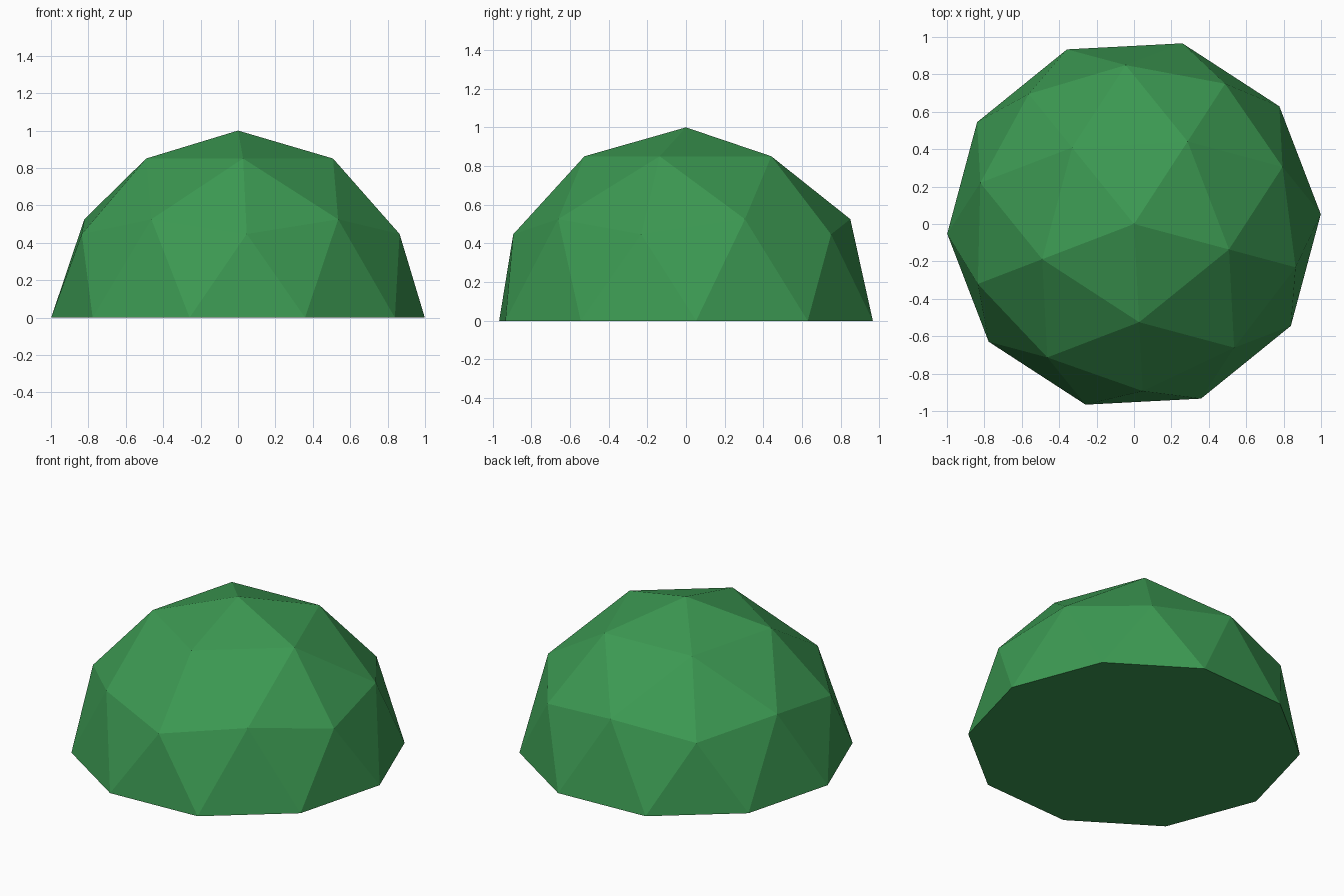
import bpy
import bmesh
import math
from mathutils import Matrix

cube = bpy.data.objects.get("Cube")
if cube:
    bpy.data.objects.remove(cube, do_unlink=True)

# Leaf green material
green = bpy.data.materials.new("leaf_green")
green.use_nodes = True
color = (0.045, 0.32, 0.085, 1.0)
green.diffuse_color = color
green.node_tree.nodes["Principled BSDF"].inputs["Base Color"].default_value = color

# Low-poly dome: upper half of an icosphere, turned about its axis
bm = bmesh.new()
turn = Matrix.Rotation(math.radians(-15), 4, 'Z')
bmesh.ops.create_icosphere(bm, subdivisions=2, radius=1.0, matrix=turn)
lower = [v for v in bm.verts if v.co.z < -0.01]
bmesh.ops.delete(bm, geom=lower, context='VERTS')

# Flat base
rim = [e for e in bm.edges if e.is_boundary]
for v in {v for e in rim for v in e.verts}:
    v.co.z = 0.0
bmesh.ops.contextual_create(bm, geom=rim)
bmesh.ops.recalc_face_normals(bm, faces=bm.faces[:])

mesh = bpy.data.meshes.new("bush_dome")
bm.to_mesh(mesh)
bm.free()
mesh.materials.append(green)
mesh.shade_flat()
dome = bpy.data.objects.new("bush_dome", mesh)
bpy.context.collection.objects.link(dome)
